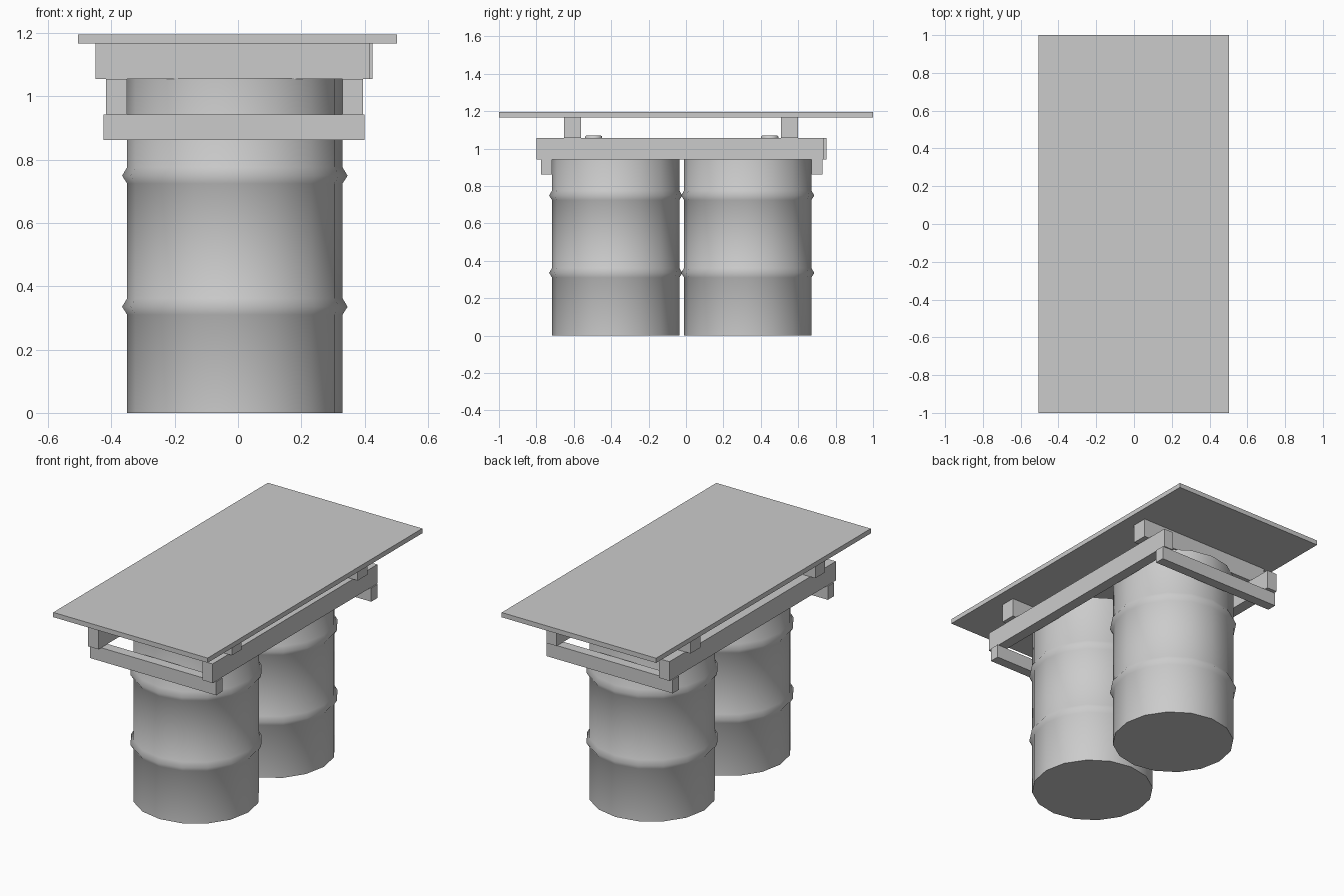
import bpy, bmesh, math
from mathutils import Matrix

if "Cube" in bpy.data.objects:
    bpy.data.objects.remove(bpy.data.objects["Cube"])


def box(name, x0, x1, y0, y1, z0, z1):
    """Axis-aligned board given by its extents."""
    bm = bmesh.new()
    bmesh.ops.create_cube(bm, size=1)
    bmesh.ops.scale(bm, vec=(x1 - x0, y1 - y0, z1 - z0), verts=bm.verts)
    bmesh.ops.translate(bm, vec=((x0 + x1) / 2, (y0 + y1) / 2, (z0 + z1) / 2), verts=bm.verts)
    me = bpy.data.meshes.new(name)
    bm.to_mesh(me)
    bm.free()
    ob = bpy.data.objects.new(name, me)
    bpy.context.collection.objects.link(ob)
    return ob


def lathe(name, profile, loc, sides):
    """Closed solid of revolution from (radius, height) rings."""
    bm = bmesh.new()
    rings = []
    for r, z in profile:
        rings.append([bm.verts.new((r * math.cos(2 * math.pi * i / sides),
                                    r * math.sin(2 * math.pi * i / sides), z))
                      for i in range(sides)])
    for a, b in zip(rings, rings[1:]):
        for i in range(sides):
            j = (i + 1) % sides
            bm.faces.new((a[i], a[j], b[j], b[i]))
    bm.faces.new(rings[0][::-1])
    bm.faces.new(rings[-1])
    bmesh.ops.transform(bm, matrix=Matrix.Translation(loc), verts=bm.verts)
    me = bpy.data.meshes.new(name)
    bm.to_mesh(me)
    bm.free()
    ob = bpy.data.objects.new(name, me)
    bpy.context.collection.objects.link(ob)
    bpy.ops.object.select_all(action='DESELECT')
    ob.select_set(True)
    bpy.context.view_layer.objects.active = ob
    bpy.ops.object.shade_smooth_by_angle(angle=math.radians(70))
    return ob


# Table top
box("table_top", -0.505, 0.502, -1.0, 1.0, 1.167, 1.195)

# Upper cross beams under the top
box("upper_beam_front", -0.45, 0.417, -0.652, -0.562, 1.055, 1.167)
box("upper_beam_back", -0.45, 0.425, 0.508, 0.60, 1.055, 1.167)

# Long side rails
box("side_rail_left", -0.417, -0.35, -0.80, 0.75, 0.942, 1.055)
box("side_rail_right", 0.33, 0.394, -0.80, 0.735, 0.942, 1.055)

# Lower cross bars
box("lower_bar_front", -0.424, 0.40, -0.775, -0.716, 0.862, 0.942)
box("lower_bar_back", -0.424, 0.40, 0.67, 0.729, 0.862, 0.942)

# Ribbed drums, each with a bung cap on the lid
R, RIB = 0.34, 0.356
drum = [(R, 0), (R, 0.31), (RIB, 0.335), (R, 0.362),
        (R, 0.724), (RIB, 0.749), (R, 0.776), (R, 1.057)]
for label, cy, s in (("front", -0.376, -1), ("back", 0.33, 1)):
    lathe("drum_" + label, drum, (-0.01, cy, 0), 16)
    lathe("drum_cap_" + label, [(0.046, 1.05), (0.046, 1.064), (0.04, 1.069)],
          (-0.01 + s * 0.2, cy + s * 0.118, 0), 12)
